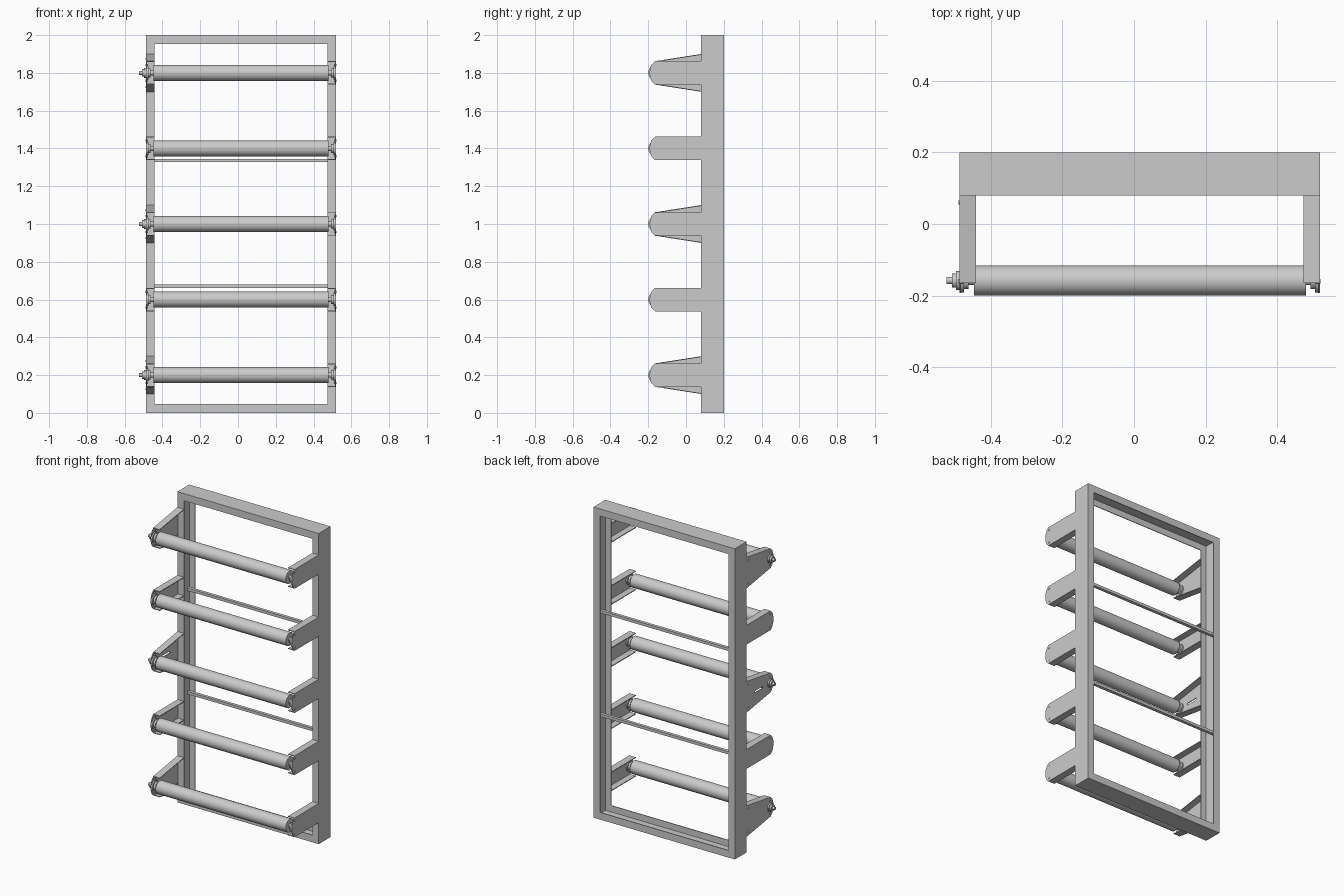
import bpy, bmesh, math
from mathutils import Matrix

if "Cube" in bpy.data.objects:
    bpy.data.objects.remove(bpy.data.objects["Cube"])

XL, XR = -0.488, 0.519      # outer faces of the frame
YF, YB = 0.08, 0.20         # frame front and back
W, T = 0.046, 0.005         # channel flange width, sheet thickness
AY = -0.158                 # roller axis


def finish(bm, name):
    bmesh.ops.recalc_face_normals(bm, faces=bm.faces)
    me = bpy.data.meshes.new(name)
    bm.to_mesh(me)
    bm.free()
    ob = bpy.data.objects.new(name, me)
    bpy.context.collection.objects.link(ob)
    return ob


def loft(name, rings, closed=False):
    """Skin a list of equal-length closed point rings."""
    bm = bmesh.new()
    vs = [[bm.verts.new(p) for p in r] for r in rings]
    n, m = len(rings), len(rings[0])
    for i in range(n if closed else n - 1):
        a, b = vs[i], vs[(i + 1) % n]
        for j in range(m):
            k = (j + 1) % m
            bm.faces.new((a[j], a[k], b[k], b[j]))
    if not closed:
        bm.faces.new(vs[0])
        bm.faces.new(vs[-1])
    return finish(bm, name)


def box(name, x0, x1, y0, y1, z0, z1):
    prof = [(y0, z0), (y1, z0), (y1, z1), (y0, z1)]
    return plate(name, x0, x1, prof)


def plate(name, x0, x1, prof):
    """Prism along x from a (y, z) outline."""
    return loft(name, [[(x, y, z) for y, z in prof] for x in (x0, x1)])


def rod(name, x0, x1, y, z, r, seg=32):
    """Cylinder along x with smooth sides and flat caps."""
    bm = bmesh.new()
    mat = Matrix.Translation(((x0 + x1) / 2, y, z)) @ Matrix.Rotation(math.pi / 2, 4, 'Y')
    bmesh.ops.create_cone(bm, cap_ends=True, segments=seg, radius1=r, radius2=r,
                          depth=abs(x1 - x0), matrix=mat)
    for f in bm.faces:
        f.smooth = len(f.verts) == 4
    return finish(bm, name)


# frame: inward-opening channel swept round four mitred corners
section = [(0, YF), (W, YF), (W, YF + T), (T, YF + T),
           (T, YB - T), (W, YB - T), (W, YB), (0, YB)]
corners = [(XL, 0, 1, 1), (XR, 0, -1, 1), (XR, 2, -1, -1), (XL, 2, 1, -1)]
loft("frame", [[(cx + sx * d, y, cz + sz * d) for d, y in section]
               for cx, cz, sx, sz in corners], closed=True)

# thin cross rails behind the rollers
for z in (0.67, 1.336):
    box("cross_rail", XL + T, XR - T, YB - T - 0.02, YB - T, z - 0.009, z + 0.009)


def bracket(name, side, z, h_back):
    """Channel arm: web outside, flanges inward, optional taper, chamfered nose."""
    x0 = XL if side < 0 else XR
    s = -side

    def ring(y, h):
        pts = [(0, -h), (W, -h), (W, -h + T), (T, -h + T),
               (T, h - T), (W, h - T), (W, h), (0, h)]
        return [(x0 + s * d, y, z + v) for d, v in pts]
    arm = loft(name, [ring(-0.165, 0.062), ring(YF, h_back)])
    # web nose
    nose = [(-0.165, 0.062), (-0.181, 0.045), (-0.190, 0.025), (-0.193, 0),
            (-0.190, -0.025), (-0.181, -0.045), (-0.165, -0.062)]
    plate(name + "_nose", x0, x0 + s * T, [(y, z + v) for y, v in nose])
    # bolts through the web
    for v in (-0.042, 0.042):
        rod("bolt", x0 - s * 0.002, x0 + s * 0.012, -0.16, z + v, 0.006, 12)
    # inner bearing and stub axle
    rod("bearing_flange", x0 + s * T, x0 + s * 0.013, AY, z, 0.034)
    rod("bearing_hub", x0 + s * 0.013, x0 + s * 0.026, AY, z, 0.024)
    rod("stub_axle", x0 + s * 0.026, x0 + s * 0.05, AY, z, 0.013)
    return arm


for i in range(5):
    z = 0.2 + 0.4 * i
    rod("roller", -0.447, 0.48, AY, z, 0.042, 48)
    bracket("right_bracket", 1, z, 0.062)
    driven = i % 2 == 0
    left = bracket("left_bracket", -1, z, 0.1 if driven else 0.062)
    if driven:
        # outer bearing with projecting axle
        rod("outer_bearing", XL - 0.009, XL, AY, z, 0.027)
        rod("outer_collar", XL - 0.021, XL - 0.009, AY, z, 0.02)
        rod("drive_axle", XL - 0.036, XL - 0.021, AY, z, 0.01)
        # mounting bolts near the frame
        for v in (-0.075, 0.075):
            rod("mount_bolt", XL - 0.002, XL + 0.01, 0.06, z + v, 0.005, 12)
    if i == 2:
        # adjustment slot in the middle arm
        cut = box("slot_cutter", XL - 0.02, XL + 0.02, -0.087, -0.004, z - 0.006, z + 0.006)
        cut.hide_render = True
        cut.hide_viewport = True
        mod = left.modifiers.new("slot", 'BOOLEAN')
        mod.operation = 'DIFFERENCE'
        mod.solver = 'EXACT'
        mod.object = cut
